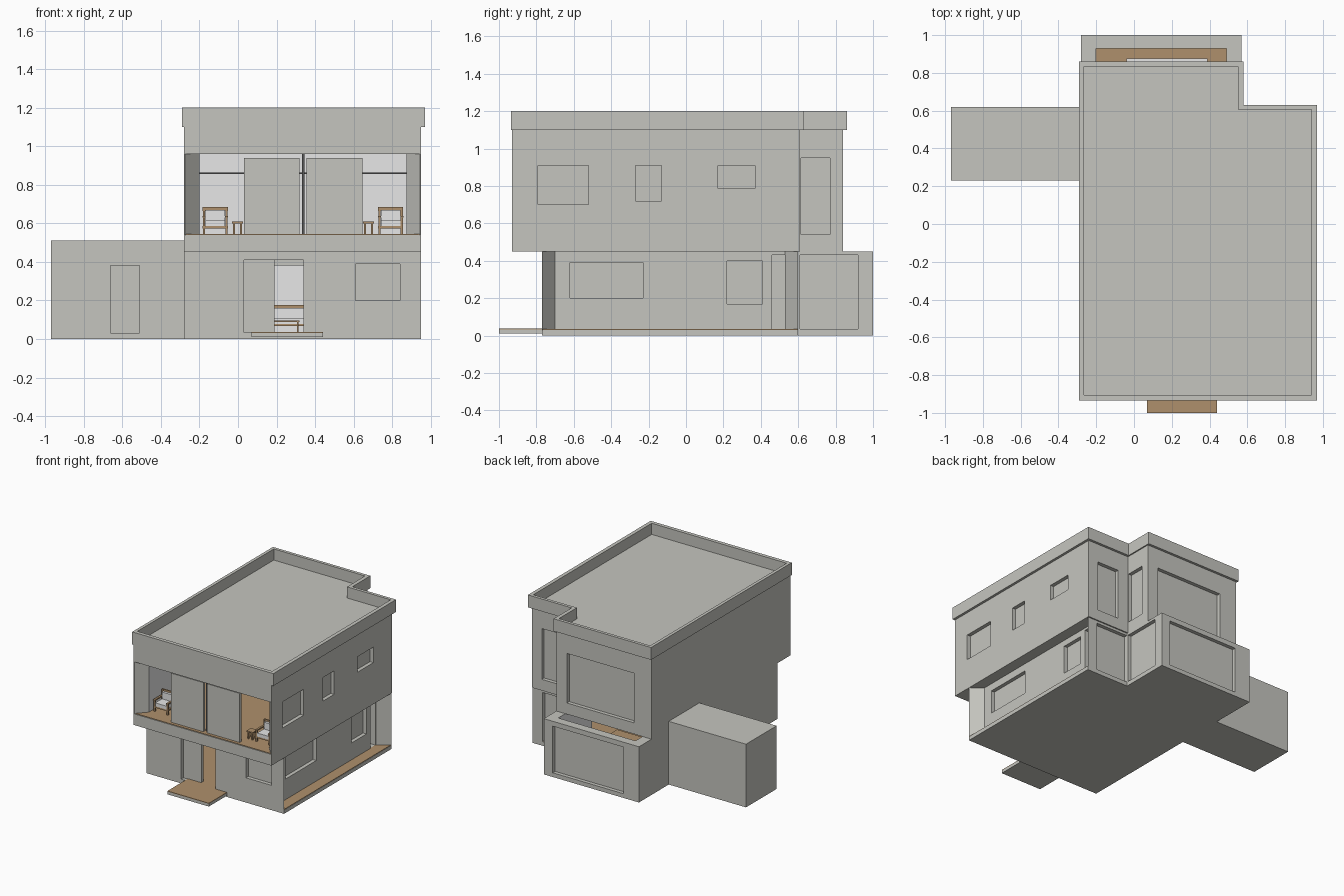
import bpy, bmesh

cube = bpy.data.objects.get("Cube")
if cube:
    bpy.data.objects.remove(cube, do_unlink=True)


def make_material(name, rgb):
    m = bpy.data.materials.new(name)
    m.use_nodes = True
    m.diffuse_color = (*rgb, 1)
    m.node_tree.nodes["Principled BSDF"].inputs["Base Color"].default_value = (*rgb, 1)
    return m


GREY = make_material("warm grey plaster", (0.56, 0.56, 0.52))
WOOD = make_material("brown wood", (0.43, 0.28, 0.15))
WHITE = make_material("interior white", (0.95, 0.95, 0.95))
DARK = make_material("dark metal", (0.1, 0.1, 0.1))


def prism(name, outline, z0, z1, mat):
    """Upright block over a counter-clockwise outline."""
    bm = bmesh.new()
    face = bm.faces.new([bm.verts.new((x, y, z0)) for x, y in outline])
    top = bmesh.ops.extrude_face_region(bm, geom=[face])["geom"]
    bmesh.ops.translate(bm, vec=(0, 0, z1 - z0),
                        verts=[v for v in top if isinstance(v, bmesh.types.BMVert)])
    bmesh.ops.recalc_face_normals(bm, faces=bm.faces)
    mesh = bpy.data.meshes.new(name)
    bm.to_mesh(mesh)
    bm.free()
    mesh.materials.append(mat)
    ob = bpy.data.objects.new(name, mesh)
    bpy.context.collection.objects.link(ob)
    return ob


def rect(x0, x1, y0, y1):
    return [(x0, y0), (x1, y0), (x1, y1), (x0, y1)]


def box(name, x, y, z, mat):
    return prism(name, rect(*x, *y), *z, mat)


def cut(target, cutter):
    """Subtract the cutter, keeping its colour on the new faces."""
    mod = target.modifiers.new("cut", "BOOLEAN")
    mod.operation = "DIFFERENCE"
    mod.solver = "EXACT"
    mod.material_mode = "TRANSFER"
    mod.object = cutter
    bpy.context.view_layer.objects.active = target
    bpy.ops.object.modifier_apply(modifier=mod.name)
    bpy.data.objects.remove(cutter, do_unlink=True)


def niche(target, axis, plane, side, span, z, depth=0.03):
    """Recessed pane in a wall; side is the outward sign along the axis."""
    d = sorted((plane - side * depth, plane + side * 0.01))
    xy = (d, span) if axis == "x" else (span, d)
    cut(target, box("pane_cutter", *xy, z, GREY))


# Base slab, entrance step and wooden side ledge
prism("base_slab", [(-.28, -.77), (.95, -.77), (.95, .6), (.57, .6), (.57, 1), (-.28, 1)],
      0, .03, GREY)
box("entrance_step", (.07, .44), (-1, -.77), (.01, .032), GREY)
box("entrance_step_top", (.07, .44), (-1, -.7), (.032, .037), WOOD)
box("side_ledge_floor", (.855, .948), (-.765, .595), (.03, .034), WOOD)

# Ground floor with splayed side recess
ground = prism("ground_floor", [(-.28, -.77), (.95, -.77), (.86, -.7), (.86, .53), (.95, .6),
                                (.57, .6), (.57, 1), (-.28, 1)], .03, .45, GREY)
cut(ground, prism("room_cutter", [(-.2, -.7), (.78, -.7), (.78, .5), (.49, .5), (.49, .93),
                                  (-.2, .93)], .034, .47, WHITE))
cut(ground, box("door_cutter", (.03, .34), (-.8, -.65), (.034, .41), GREY))
niche(ground, "y", -.77, -1, (.61, .84), (.2, .39))
niche(ground, "x", .86, 1, (-.62, -.23), (.2, .39))
niche(ground, "x", .86, 1, (.22, .41), (.17, .4))
niche(ground, "x", .86, 1, (.46, .528), (.034, .43), .05)
niche(ground, "y", .6, 1, (.572, .86), (.034, .43))
niche(ground, "x", .57, 1, (.61, .92), (.034, .43))
niche(ground, "y", 1, 1, (-.14, .49), (.034, .41))
prism("ground_wood_floor", [(-.2, -.7), (.78, -.7), (.78, .5), (.49, .5), (.49, .93),
                            (-.2, .93)], .03, .037, WOOD)
box("front_door_leaf", (.03, .19), (-.74, -.71), (.034, .41), GREY)
box("front_door_header", (.19, .34), (-.73, -.7), (.38, .41), GREY)

# Upper floor with splayed loggia
upper = prism("upper_floor", [(-.28, -.93), (.95, -.93), (.95, .61), (.57, .61), (.57, .84),
                              (-.28, .84)], .45, 1.1, GREY)
cut(upper, prism("loggia_cutter", [(-.283, -.94), (.953, -.94), (.875, -.85), (-.2, -.85)],
                 .54, .96, GREY))
cut(upper, box("upper_room_cutter", (-.2, .875), (-.855, .5), (.54, .96), WHITE))
for span, z in [((-.79, -.52), (.7, .91)), ((-.27, -.13), (.72, .91)), ((.17, .37), (.785, .91))]:
    niche(upper, "x", .95, 1, span, z)
niche(upper, "x", .57, 1, (.615, .77), (.54, .95))
niche(upper, "y", .61, 1, (.665, .86), (.54, .95))
niche(upper, "y", .84, 1, (-.125, .475), (.54, .94))
prism("loggia_wood_floor", [(-.27, -.925), (.94, -.925), (.87, -.85), (.87, .5), (-.2, .5),
                            (-.2, -.85)], .538, .544, WOOD)

# Loggia sliding panels, post and rail
for name, x in [("left_sliding_panel", (.355, .645)), ("right_sliding_panel", (.03, .32))]:
    box(name, x, (-.9, -.875), (.544, .94), GREY)
box("loggia_post", (.331, .344), (-.88, -.865), (.544, .96), DARK)
box("loggia_rail", (-.2, .875), (-.6, -.59), (.857, .864), DARK)

# Roof with parapet
roof = prism("roof", [(-.29, -.935), (.97, -.935), (.97, .63), (.58, .63), (.58, .86),
                      (-.29, .86)], 1.1, 1.2, GREY)
cut(roof, prism("parapet_cutter", [(-.265, -.905), (.94, -.905), (.94, .605), (.55, .605),
                                   (.55, .835), (-.265, .835)], 1.11, 1.22, GREY))

# Side wing
wing = box("side_wing", (-.97, -.28), (.23, .62), (0, .51), GREY)
niche(wing, "y", .23, -1, (-.66, -.51), (.03, .38))


# Furniture
def armchair(name, x, y, z, width=.13):
    h = width / 2
    for i, sx in enumerate((-1, 1)):
        cx = x + sx * (h - .007)
        for j, yy in enumerate((y - .05, y + .05)):
            box(f"{name}_leg_{i}{j}", (cx - .006, cx + .006), (yy - .006, yy + .006),
                (z, z + .09 + .05 * j), WOOD)
        box(f"{name}_arm_{i}", (cx - .008, cx + .008), (y - .06, y + .06), (z + .085, z + .095), WOOD)
    box(f"{name}_seat_frame", (x - h, x + h), (y - .055, y + .055), (z + .03, z + .042), WOOD)
    box(f"{name}_seat_cushion", (x - h + .015, x + h - .015), (y - .055, y + .045),
        (z + .042, z + .07), WHITE)
    box(f"{name}_back_cushion", (x - h + .015, x + h - .015), (y + .03, y + .05),
        (z + .07, z + .125), WHITE)
    box(f"{name}_back_rail", (x - h, x + h), (y + .05, y + .06), (z + .12, z + .14), WOOD)


def table(name, x, y, z, w, d, height):
    box(f"{name}_top", (x - w, x + w), (y - d, y + d), (z + height - .01, z + height), WOOD)
    for i, sx in enumerate((-1, 1)):
        for j, sy in enumerate((-1, 1)):
            cx, cy = x + sx * (w - .01), y + sy * (d - .01)
            box(f"{name}_leg_{i}{j}", (cx - .005, cx + .005), (cy - .005, cy + .005),
                (z, z + height - .01), WOOD)


FLOOR, LOGGIA = .037, .544
for side, sx in (("left", 1), ("right", -1)):
    armchair(f"{side}_armchair", .337 + sx * .455, -.76, LOGGIA)
    table(f"{side}_stool", .337 + sx * .34, -.79, LOGGIA, .028, .028, .065)
armchair("sofa", .22, -.1, FLOOR, .3)
table("coffee_table", .22, -.3, FLOOR, .1, .05, .06)
table("dining_table", .17, .45, FLOOR, .2, .1, .13)
box("rear_bench", (-.04, .39), (.8, .875), (FLOOR, .12), WHITE)
